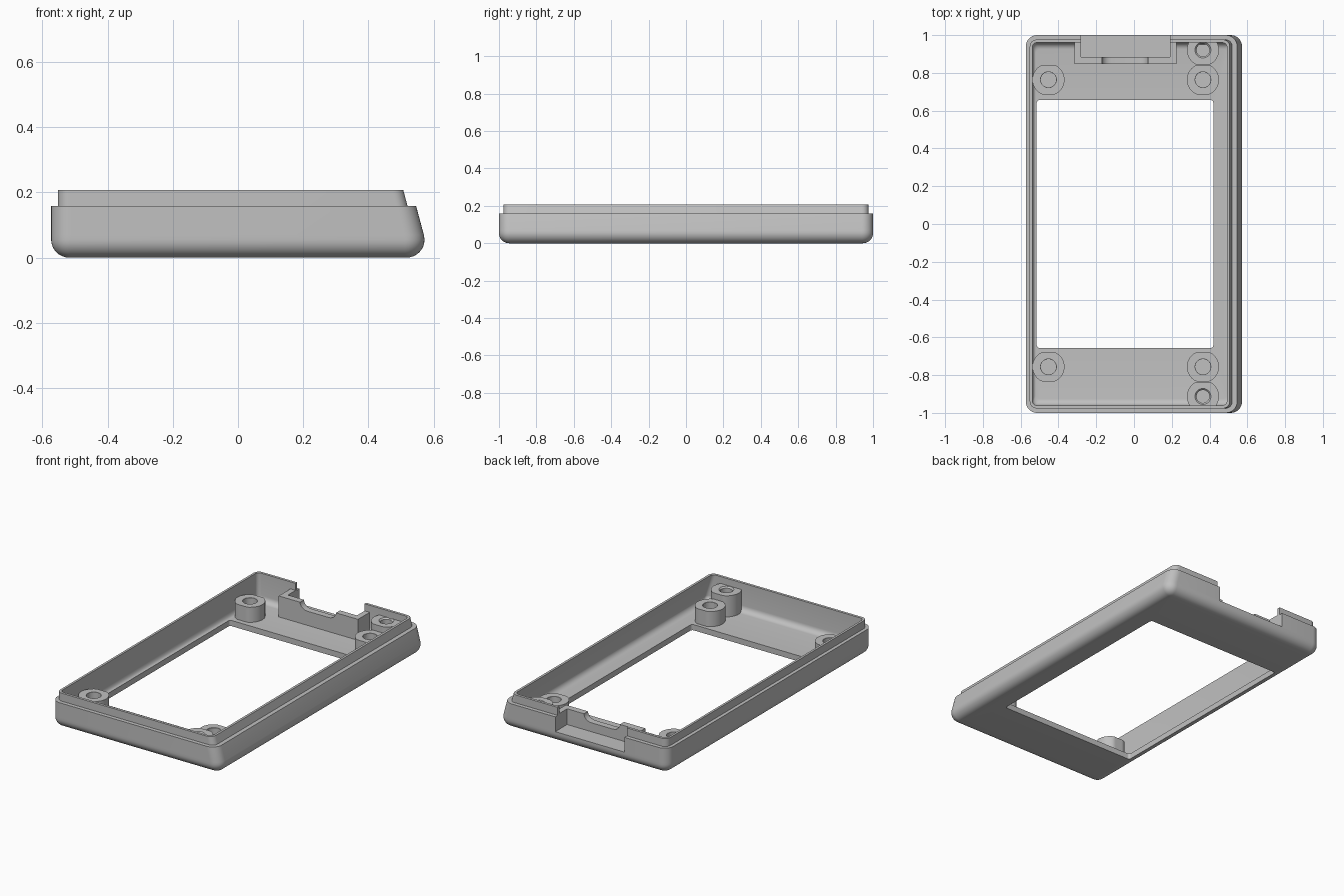
import bpy, bmesh
from math import sin, cos, pi, sqrt, radians

cube = bpy.data.objects.get("Cube")
if cube:
    bpy.data.objects.remove(cube)

grey = bpy.data.materials.new("light grey plastic")
grey.use_nodes = True
COLOUR = (0.53, 0.53, 0.53, 1)
grey.diffuse_color = COLOUR
grey.node_tree.nodes["Principled BSDF"].inputs["Base Color"].default_value = COLOUR


def finish(name, bm):
    bmesh.ops.recalc_face_normals(bm, faces=bm.faces)
    mesh = bpy.data.meshes.new(name)
    bm.to_mesh(mesh)
    bm.free()
    mesh.materials.append(grey)
    ob = bpy.data.objects.new(name, mesh)
    bpy.context.collection.objects.link(ob)
    return ob


def smooth(ob):
    bpy.ops.object.select_all(action='DESELECT')
    ob.select_set(True)
    bpy.context.view_layer.objects.active = ob
    bpy.ops.object.shade_smooth_by_angle(angle=radians(30))


def loft(name, rings, closed=False):
    """Skin a list of equal-length rings; close into a tube or cap both ends."""
    bm = bmesh.new()
    loops = [[bm.verts.new(p) for p in ring] for ring in rings]
    pairs = list(zip(loops, loops[1:]))
    if closed:
        pairs.append((loops[-1], loops[0]))
    else:
        bm.faces.new(loops[0])
        bm.faces.new(loops[-1])
    n = len(loops[0])
    for a, b in pairs:
        for i in range(n):
            j = (i + 1) % n
            bm.faces.new((a[i], a[j], b[j], b[i]))
    return finish(name, bm)


def rounded(x0, x1, y, r, z, steps=8):
    """Rounded rectangle ring, symmetric in y."""
    pts = []
    corners = ((x1 - r, y - r), (x0 + r, y - r), (x0 + r, r - y), (x1 - r, r - y))
    for q, (cx, cy) in enumerate(corners):
        for k in range(steps + 1):
            a = (q + k / steps) * pi / 2
            pts.append((cx + r * cos(a), cy + r * sin(a), z))
    return pts


def box(name, x0, x1, y0, y1, z0, z1):
    return prism(name, [(x0, z0), (x1, z0), (x1, z1), (x0, z1)], y0, y1)


def prism(name, profile, y0, y1):
    """Extrude an x-z outline along y."""
    return loft(name, [[(x, y, z) for x, z in profile] for y in (y0, y1)])


# Shell section: one side leans inward, the bottom edge is rounded
R, SLOPE, FLOOR, RIM, TOP = 0.055, 0.27, 0.035, 0.158, 0.207
LEAN_Z = R * (1 + sin(radians(15)))


def outer_right(z):
    if z < LEAN_Z:
        return 0.517 + sqrt(max(0, R * R - (z - R) ** 2))
    return outer_right(LEAN_Z - 1e-6) - SLOPE * (z - LEAN_Z)


def window(z):
    return rounded(-0.515, 0.42, 0.656, 0.015, z)


rings = [window(0)]
for k in range(9):
    a = k / 8 * pi / 2
    z, d = R * (1 - cos(a)), R * (1 - sin(a))
    rings.append(rounded(-0.573 + d, outer_right(z), 1 - d, 0.06 - d, z))
for z in (LEAN_Z, RIM):
    rings.append(rounded(-0.573, outer_right(z), 1, 0.06, z))
for z in (RIM, TOP):
    rings.append(rounded(-0.552, 0.52 - SLOPE * (z - RIM), 0.976, 0.036, z))
rings.append(rounded(-0.538, 0.492, 0.96, 0.024, TOP))
F = 0.035
for k in range(7):
    a = k / 6 * pi / 2
    z, d = FLOOR + F * (1 - sin(a)), F * (1 - cos(a))
    x1 = 0.492 + SLOPE * (TOP - FLOOR - F)
    rings.append(rounded(-0.538 + 0.5 * d, x1 - d, 0.96 - d, 0.024, z))
rings.append(window(FLOOR))
shell = loft("shell", rings, closed=True)

# Connector notch through the back wall
NX0, NX1, NZ = -0.28, 0.19, 0.067
cutter = box("notch_cutter", NX0, NX1, 0.9, 1.1, NZ, 0.4)
cutter.hide_render = True
cut = shell.modifiers.new("notch", 'BOOLEAN')
cut.operation, cut.solver, cut.object = 'DIFFERENCE', 'EXACT', cutter
bpy.context.view_layer.objects.active = shell
bpy.ops.object.modifier_apply(modifier=cut.name)
bpy.data.objects.remove(cutter)
smooth(shell)

# Connector housing: floor, two cheeks, and an inner wall with a dipped edge
HZ, LOW, T = 0.164, 0.122, 0.035
box("housing_floor", NX0, NX1, 0.88, 0.96, 0.02, NZ)
box("housing_right_cheek", NX0 - T, NX0, 0.88, 0.965, 0.02, HZ)
box("housing_left_cheek", NX1, NX1 + T, 0.88, 0.965, 0.02, HZ)
dip = []
for k in range(7):
    a = k / 6 * pi / 2
    dip.append((-0.17 + 0.05 * (1 - cos(a)), HZ - (HZ - LOW) * sin(a)))
dip += [(-0.095 - x, z) for x, z in reversed(dip)]
x0, x1 = NX0 - T, NX1 + T
smooth(prism("housing_inner_wall", [(x0, 0.02), (x0, HZ)] + dip + [(x1, HZ), (x1, 0.02)],
             0.846, 0.885))


# Screw bosses with blind holes, flattened front and back
def boss(name, x, y, top, hole, chamfer):
    def ring(r, z):
        pts = []
        for k in range(48):
            a = k * pi / 24
            dy = max(-0.0775, min(0.0775, r * sin(a)))
            py = max(-0.965, min(0.965, y + dy))
            pts.append((max(-0.542, x + r * cos(a)), py, z))
        return pts
    smooth(loft(name, [ring(0.085, 0.02), ring(0.085, top), ring(hole + chamfer, top),
                       ring(hole, top - chamfer), ring(hole, 0.045)]))


for side, s in (("back", 1), ("front", -1)):
    boss(side + "_right_boss", -0.453, s * 0.76 + 0.004, 0.128, 0.041, 0.001)
    boss(side + "_left_boss", 0.365, s * 0.76 + 0.004, 0.128, 0.041, 0.001)
    boss(side + "_corner_boss", 0.365, s * 0.917 + 0.004, 0.165, 0.034, 0.008)
